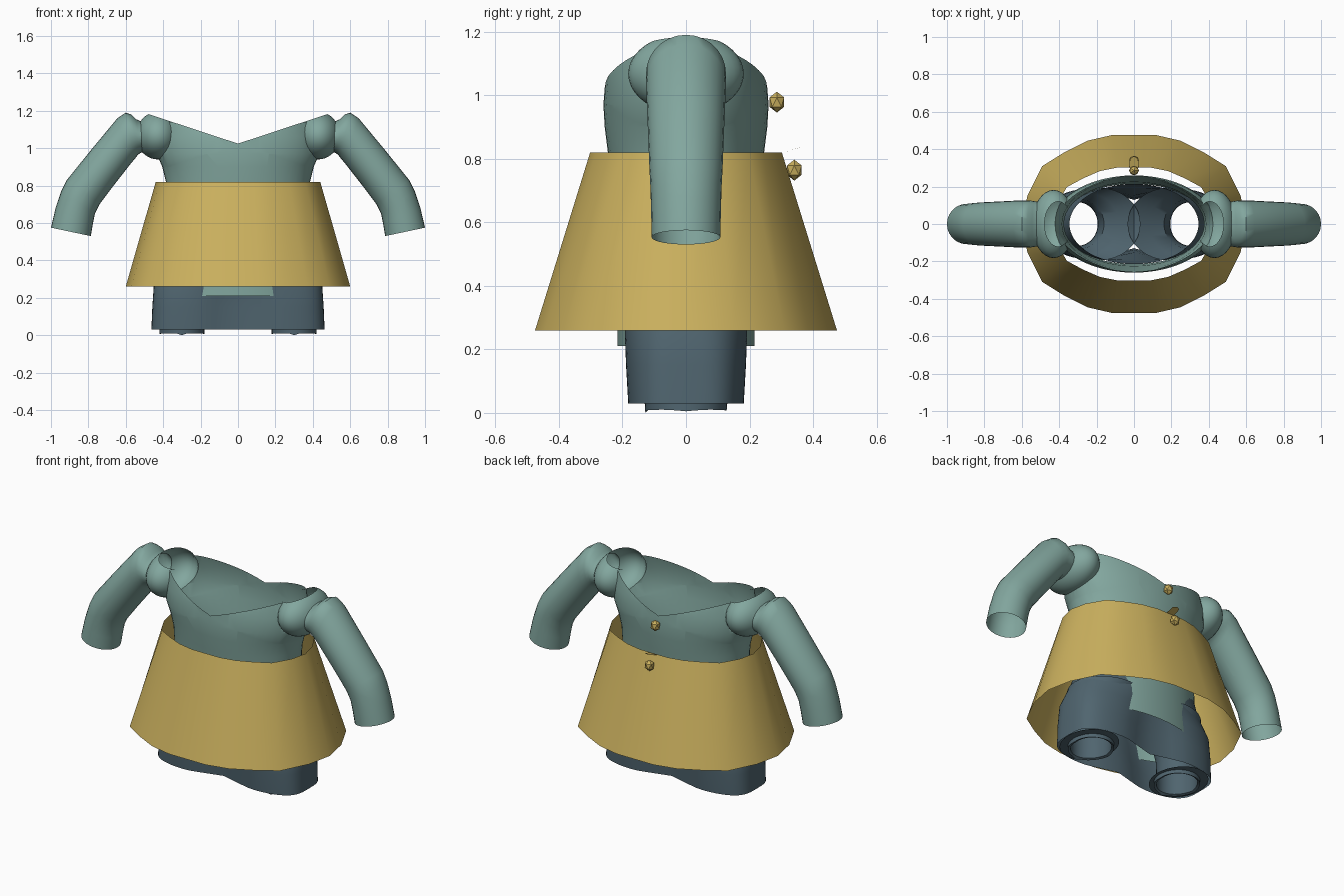
import bpy, bmesh, math
from mathutils import Vector

if "Cube" in bpy.data.objects:
    bpy.data.objects.remove(bpy.data.objects["Cube"])


def material(name, rgb):
    m = bpy.data.materials.new(name)
    m.diffuse_color = (*rgb, 1)
    m.use_nodes = True
    m.node_tree.nodes["Principled BSDF"].inputs["Base Color"].default_value = m.diffuse_color
    return m


TEAL = material("muted_teal", (0.225, 0.385, 0.345))
SLATE = material("dark_slate", (0.08, 0.13, 0.16))
GOLD = material("mustard_gold", (0.60, 0.44, 0.113))


def smooth(ob, angle=40):
    bpy.ops.object.select_all(action='DESELECT')
    ob.select_set(True)
    bpy.context.view_layer.objects.active = ob
    bpy.ops.object.shade_smooth_by_angle(angle=math.radians(angle))


def add(name, bm, mat):
    bmesh.ops.recalc_face_normals(bm, faces=bm.faces)
    me = bpy.data.meshes.new(name)
    bm.to_mesh(me)
    bm.free()
    ob = bpy.data.objects.new(name, me)
    bpy.context.collection.objects.link(ob)
    me.materials.append(mat)
    return ob


def loft(rings, caps=False):
    """Skin a list of closed point rings."""
    bm = bmesh.new()
    vs = [[bm.verts.new(p) for p in r] for r in rings]
    n = len(rings[0])
    for a, b in zip(vs, vs[1:]):
        for i in range(n):
            j = (i + 1) % n
            bm.faces.new((a[i], a[j], b[j], b[i]))
    if caps:
        bm.faces.new(vs[0])
        bm.faces.new(vs[-1])
    return bm


def ellipse(cx, rx, ry, z, n=48):
    return [(cx + rx * math.cos(2 * math.pi * i / n),
             ry * math.sin(2 * math.pi * i / n), z) for i in range(n)]


# --- shirt: closed torso, shoulders and sleeves are fused, then opened ---
torso_profile = [(0.21, 0.40, 0.215), (0.40, 0.385, 0.215), (0.60, 0.375, 0.225),
                 (0.82, 0.385, 0.246), (0.90, 0.405, 0.256), (0.97, 0.435, 0.26),
                 (1.06, 0.435, 0.253), (1.14, 0.42, 0.23)]
shirt = add("shirt", loft([ellipse(0, rx, ry, z) for z, rx, ry in torso_profile], True), TEAL)

# sleeve rings: upper point x, z, lower point x, z, half depth
sleeve_rings = [(0.47, 1.12, 0.47, 1.00, 0.11), (0.545, 1.155, 0.52, 0.975, 0.122),
                (0.57, 1.18, 0.535, 0.965, 0.125), (0.60, 1.19, 0.55, 0.945, 0.126),
                (0.645, 1.16, 0.575, 0.915, 0.126), (0.79, 0.985, 0.665, 0.80, 0.12),
                (0.915, 0.83, 0.74, 0.70, 0.115), (0.945, 0.77, 0.765, 0.65, 0.112),
                (0.975, 0.68, 0.775, 0.60, 0.11), (1.0, 0.575, 0.787, 0.53, 0.108)]


def sleeve(side):
    rings = []
    for ux, uz, lx, lz, d in sleeve_rings:
        up, low = Vector((ux, 0, uz)), Vector((lx, 0, lz))
        c, h = (up + low) / 2, (up - low) / 2
        ring = []
        for i in range(28):
            t = 2 * math.pi * i / 28
            p = c + h * math.cos(t)
            ring.append((side * p.x, d * math.sin(t), p.z))
        rings.append(ring)
    return loft(rings, True)


def shoulder(side):
    bm = bmesh.new()
    bmesh.ops.create_uvsphere(bm, u_segments=32, v_segments=20, radius=1)
    for v in bm.verts:
        v.co = Vector((side * 0.43 + v.co.x * 0.115, v.co.y * 0.182, 1.067 + v.co.z * 0.127))
    return bm


helpers = []
for side in (-1, 1):
    for name, bm in (("shoulder", shoulder(side)), ("sleeve", sleeve(side))):
        part = add(name + "_helper", bm, TEAL)
        part.hide_render = True
        helpers.append(part)
        mod = shirt.modifiers.new("fuse", 'BOOLEAN')
        mod.operation = 'UNION'
        mod.solver = 'EXACT'
        mod.object = part
bpy.context.view_layer.update()
fused = bpy.data.meshes.new_from_object(
    shirt.evaluated_get(bpy.context.evaluated_depsgraph_get()))
shirt.modifiers.clear()
shirt.data = fused
for part in helpers:
    bpy.data.objects.remove(part)

bm = bmesh.new()
bm.from_mesh(fused)
# slanted neckline cut across each shoulder
for side in (-1, 1):
    bmesh.ops.bisect_plane(bm, geom=bm.verts[:] + bm.edges[:] + bm.faces[:],
                           plane_co=(side * 0.36, 0, 1.143), plane_no=(-side * 0.33, 0, 1))
bm.normal_update()
cuff_n = Vector((0.045, 0, -0.213)).normalized()
gone = []
for f in bm.faces:
    c = f.calc_center_median()
    ax = abs(c.x)
    n = Vector((f.normal.x * (1 if c.x > 0 else -1), f.normal.y, f.normal.z))
    neck = f.normal.z > 0.99 and abs(c.z - 1.14) < 0.002 and ax < 0.42
    hem = c.z < 0.212
    cuff = ax > 0.78 and c.z < 0.58 and abs(n.x) < 0.35 and n.z < -0.93
    dome = ax < 0.50 and c.z > 1.1431 + 0.33 * (ax - 0.36)
    if neck or hem or cuff or dome:
        gone.append(f)
bmesh.ops.delete(bm, geom=gone, context='FACES')
bm.to_mesh(fused)
bm.free()
smooth(shirt, 45)

# --- skirt: faceted flaring band ---
quarter = [(0.60, 0.0), (0.57, 0.15), (0.49, 0.31), (0.37, 0.385), (0.25, 0.445), (0.12, 0.475)]
outline = quarter + [(0, 0.475)] + [(-x, y) for x, y in quarter[::-1]]
outline += [(x, -y) for x, y in outline[-2:0:-1]]
skirt = add("skirt", loft([[(x, y, 0.26) for x, y in outline],
                           [(x * 0.733, y * 0.635, 0.82) for x, y in outline]]), GOLD)
smooth(skirt)


# --- shorts: outer shell, two-lobed at the hem and oval at the waist ---
def shorts_ring(z, rx, ry, lobe, n=64):
    ring = []
    for i in range(n):
        t = 2 * math.pi * i / n
        c, s = math.cos(t), math.sin(t)
        e = 1 - 0.45 * lobe
        x = rx * math.copysign(abs(c) ** e, c)
        y = ry * math.copysign(abs(s) ** e, s)
        ring.append((x, y * (1 - 0.32 * lobe * math.exp(-(x / 0.14) ** 2)), z))
    return ring


shell = [(0.03, 0.463, 0.19, 1), (0.15, 0.458, 0.198, 0.95), (0.27, 0.45, 0.205, 0.8),
         (0.40, 0.40, 0.205, 0.25), (0.55, 0.36, 0.21, 0), (0.80, 0.345, 0.215, 0)]
smooth(add("shorts_shell", loft([shorts_ring(*r) for r in shell]), SLATE))

# --- leg linings: funnel from the seat down to a cuff, folded out to the hem ---
lining = [(0.19, 0.225, 0.195, 0.38), (0.25, 0.17, 0.165, 0.31), (0.285, 0.125, 0.13, 0.26),
          (0.30, 0.108, 0.118, 0.15), (0.30, 0.106, 0.116, 0.01), (0.30, 0.12, 0.128, 0.005),
          (0.30, 0.12, 0.13, 0.03), (0.312, 0.148, 0.175, 0.032)]
for side, label in ((-1, "left"), (1, "right")):
    rings = [ellipse(side * cx, rx, ry, z, 32) for cx, rx, ry, z in lining]
    # uneven lower edge of the cuff
    for ring in rings[4:6]:
        ring[:] = [(x, y, z + 0.005 * abs(math.sin(y * 20))) for x, y, z in ring]
    rings[5][24] = (*rings[5][24][:2], 0.0)
    smooth(add(label + "_leg_lining", loft(rings), SLATE))

# --- back buttons and the loose tab between them ---
for label, y, z in (("upper", 0.286, 0.978), ("lower", 0.341, 0.764)):
    bm = bmesh.new()
    bmesh.ops.create_icosphere(bm, subdivisions=1, radius=1)
    for v in bm.verts:
        v.co = Vector((v.co.x * 0.029, y + v.co.y * 0.027, z + v.co.z * 0.033))
    add(label + "_button", bm, GOLD)

bm = bmesh.new()
bm.faces.new([bm.verts.new(p) for p in ((-0.025, 0.30, 0.818), (0.025, 0.30, 0.818),
                                        (0.022, 0.35, 0.833), (0, 0.362, 0.836),
                                        (-0.022, 0.35, 0.833))])
add("back_tab", bm, GOLD)
